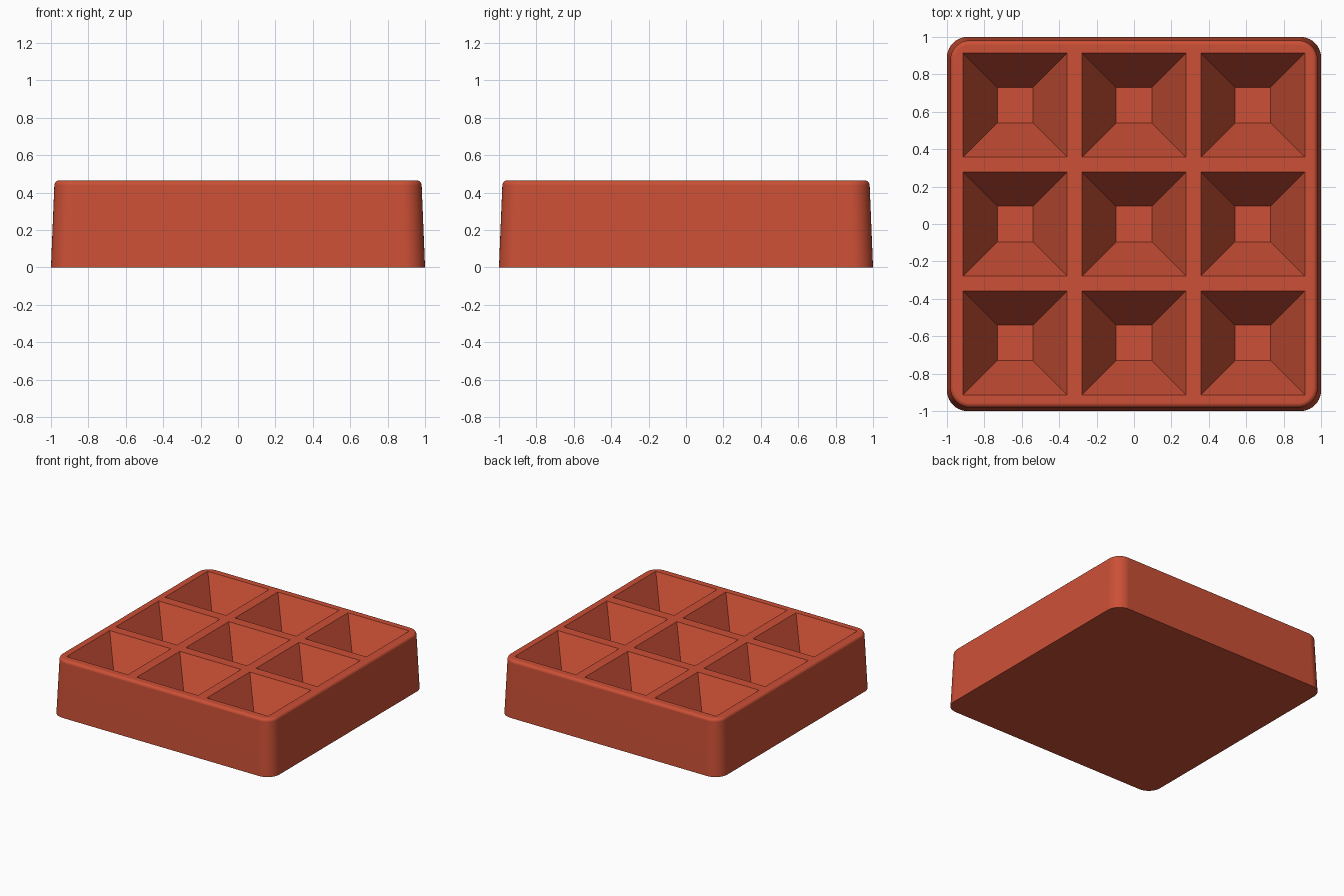
import bpy
import bmesh
from math import pi, sin, cos, radians

cube = bpy.data.objects.get("Cube")
if cube:
    bpy.data.objects.remove(cube, do_unlink=True)

HEIGHT = 0.465
FLOOR = 0.09
PITCH = 0.636        # spacing of the pits
PIT_TOP = 0.278      # half width of a pit at the rim
PIT_FLOOR = 0.095    # half width of a pit at its floor
ROUND = 0.025        # radius of the upper rim

# Single terracotta colour
mat = bpy.data.materials.new("terracotta_red")
mat.use_nodes = True
colour = (0.60, 0.08, 0.037, 1)
mat.diffuse_color = colour
mat.node_tree.nodes["Principled BSDF"].inputs["Base Color"].default_value = colour


def rounded_square(half, radius, z, steps=10):
    """Points around a square with rounded corners."""
    c = half - radius
    points = []
    for k, (sx, sy) in enumerate([(1, 1), (-1, 1), (-1, -1), (1, -1)]):
        for i in range(steps + 1):
            a = (k + i / steps) * pi / 2
            points.append((sx * c + radius * cos(a), sy * c + radius * sin(a), z))
    return points


def square(x, y, half, z):
    return [(x + sx * half, y + sy * half, z)
            for sx, sy in [(1, 1), (-1, 1), (-1, -1), (1, -1)]]


def loft(bm, rings):
    """Skin a stack of rings and cap both ends."""
    rings = [[bm.verts.new(p) for p in ring] for ring in rings]
    for low, high in zip(rings, rings[1:]):
        n = len(low)
        for i in range(n):
            j = (i + 1) % n
            bm.faces.new((low[i], low[j], high[j], high[i]))
    bm.faces.new(rings[0][::-1])
    bm.faces.new(rings[-1])


def make_object(name, bm):
    bmesh.ops.recalc_face_normals(bm, faces=bm.faces)
    mesh = bpy.data.meshes.new(name)
    bm.to_mesh(mesh)
    bm.free()
    mesh.materials.append(mat)
    obj = bpy.data.objects.new(name, mesh)
    bpy.context.collection.objects.link(obj)
    return obj


# Tray body: tapered sides and a rounded upper rim
bm = bmesh.new()
rings = [rounded_square(1.0, 0.11, 0)]
for i in range(6):
    a = i / 5 * pi / 2
    inset = ROUND * (1 - cos(a))
    rings.append(rounded_square(0.982 - inset, 0.105 - inset,
                                HEIGHT - ROUND + ROUND * sin(a)))
loft(bm, rings)
tray = make_object("tray", bm)

# Nine tapered pits, cut from the top
bm = bmesh.new()
over = 0.05
spread = (PIT_TOP - PIT_FLOOR) / (HEIGHT - FLOOR) * over
for col in (-1, 0, 1):
    for row in (-1, 0, 1):
        x, y = col * PITCH, row * PITCH
        loft(bm, [square(x, y, PIT_FLOOR, FLOOR),
                  square(x, y, PIT_TOP + spread, HEIGHT + over)])
cutter = make_object("pit_cutter", bm)
cutter.hide_render = True

bpy.ops.object.select_all(action='DESELECT')
tray.select_set(True)
bpy.context.view_layer.objects.active = tray
cut = tray.modifiers.new("pits", 'BOOLEAN')
cut.operation = 'DIFFERENCE'
cut.solver = 'EXACT'
cut.object = cutter
bpy.ops.object.modifier_apply(modifier=cut.name)
bpy.data.objects.remove(cutter, do_unlink=True)

# Smooth rim and corners, crisp pits and base
bpy.ops.object.shade_smooth_by_angle(angle=radians(30))
weighted = tray.modifiers.new("clean_normals", 'WEIGHTED_NORMAL')
weighted.keep_sharp = True
